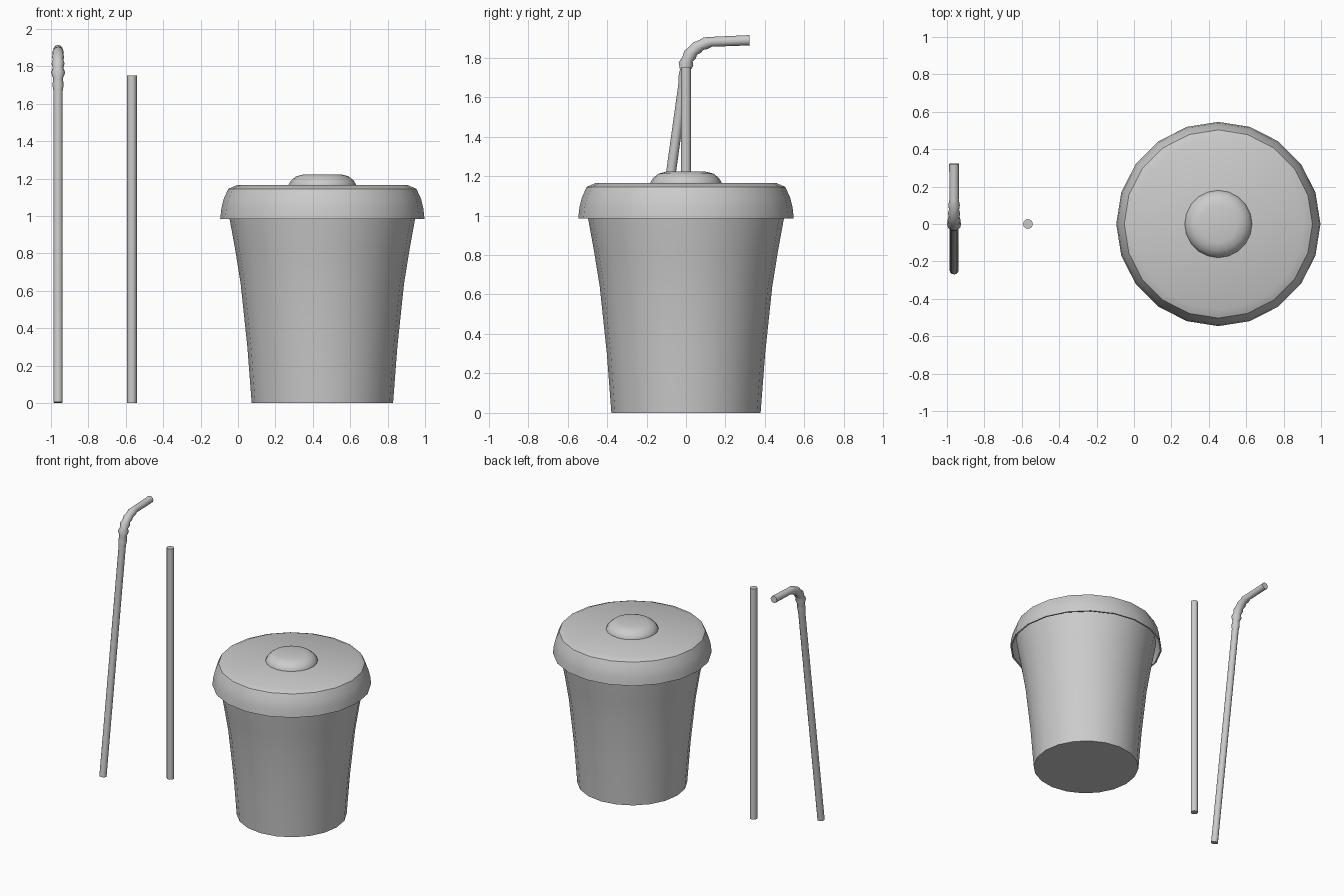
import bpy, bmesh, math

if "Cube" in bpy.data.objects:
    bpy.data.objects.remove(bpy.data.objects["Cube"])

CUP_X = 0.451


def finish(name, bm, location, angle=35):
    bmesh.ops.remove_doubles(bm, verts=bm.verts, dist=1e-5)
    bmesh.ops.recalc_face_normals(bm, faces=bm.faces)
    mesh = bpy.data.meshes.new(name)
    bm.to_mesh(mesh)
    bm.free()
    obj = bpy.data.objects.new(name, mesh)
    bpy.context.collection.objects.link(obj)
    obj.location = location
    bpy.ops.object.select_all(action='DESELECT')
    obj.select_set(True)
    bpy.context.view_layer.objects.active = obj
    bpy.ops.object.shade_smooth_by_angle(angle=math.radians(angle))
    return obj


def bridge(bm, rings):
    for a, b in zip(rings, rings[1:]):
        n = len(a)
        for i in range(n):
            j = (i + 1) % n
            bm.faces.new((a[i], a[j], b[j], b[i]))
    bm.faces.new(rings[0])
    bm.faces.new(rings[-1])


def lathe(name, profile, location, sides=20):
    """Closed solid turned from (radius, z) points."""
    bm = bmesh.new()
    rings = []
    for r, z in profile:
        angles = [2 * math.pi * i / sides for i in range(sides)]
        rings.append([bm.verts.new((r * math.cos(a), r * math.sin(a), z)) for a in angles])
    bridge(bm, rings)
    return finish(name, bm, location)


def tube(name, path, location, sides=12):
    """Capped tube along (y, z, radius) points."""
    bm = bmesh.new()
    rings = []
    for k, (y, z, r) in enumerate(path):
        p, q = path[max(k - 1, 0)], path[min(k + 1, len(path) - 1)]
        dy, dz = q[0] - p[0], q[1] - p[1]
        d = math.hypot(dy, dz)
        ny, nz = dz / d, -dy / d
        ring = []
        for i in range(sides):
            a = 2 * math.pi * i / sides
            s = r * math.sin(a)
            ring.append(bm.verts.new((r * math.cos(a), y + ny * s, z + nz * s)))
        rings.append(ring)
    bridge(bm, rings)
    return finish(name, bm, location, 60)


# Gently flared cup
lathe("cup", [(0.378, 0), (0.401, 0.3), (0.437, 0.64), (0.466, 0.82),
              (0.497, 0.99), (0.505, 1.05)], (CUP_X, 0, 0))

# Lid with overhanging lip, rounded shoulder and hollow underside
lathe("lid", [(0.49, 1.12), (0.532, 1.05), (0.535, 0.985), (0.546, 0.985),
              (0.54, 1.04), (0.528, 1.09), (0.503, 1.145), (0.457, 1.165)],
      (CUP_X, 0, 0))

# Low raised button on the lid
lathe("lid_button", [(0.18, 1.16), (0.18, 1.168), (0.167, 1.19),
                     (0.14, 1.212), (0.10, 1.222)], (CUP_X, 0, 0))

# Straight straw
tube("straight_straw", [(0, 0, 0.026), (0, 1.75, 0.026)], (-0.567, 0, 0))

# Leaning straw with a ribbed bend
tube("bent_straw", [
    (-0.245, 0.003, 0.025), (-0.013, 1.67, 0.025), (-0.009, 1.70, 0.030),
    (-0.005, 1.735, 0.026), (0.0, 1.768, 0.038), (0.008, 1.792, 0.028),
    (0.020, 1.815, 0.035), (0.036, 1.835, 0.028), (0.055, 1.850, 0.033),
    (0.076, 1.863, 0.027), (0.100, 1.873, 0.031), (0.130, 1.880, 0.025),
    (0.322, 1.888, 0.026)], (-0.962, 0, 0))
